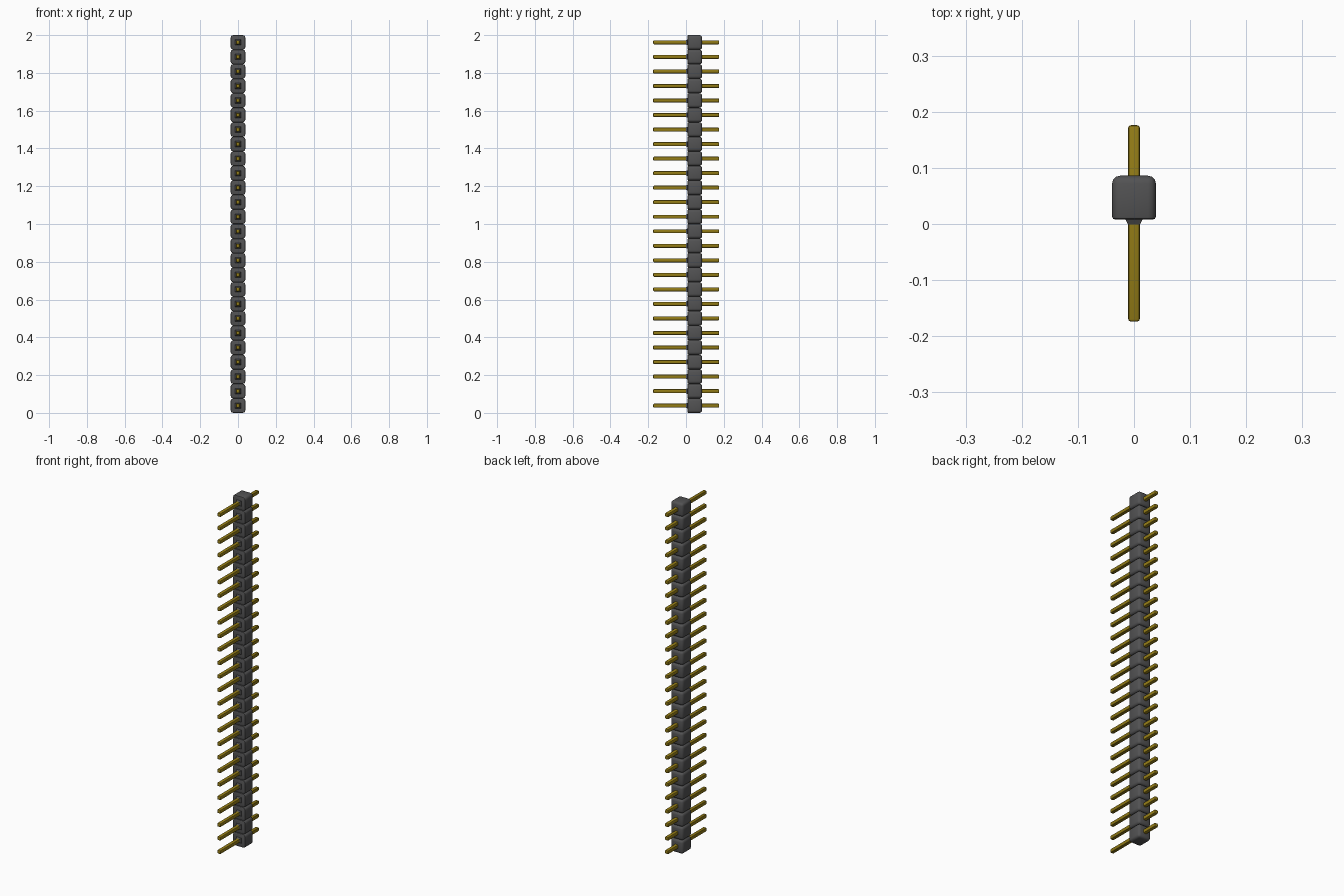
import bpy, bmesh, math
from mathutils import Matrix, Vector

if "Cube" in bpy.data.objects:
    bpy.data.objects.remove(bpy.data.objects["Cube"], do_unlink=True)

COUNT = 26
PITCH = 0.0769


def material(name, rgb):
    m = bpy.data.materials.new(name)
    m.use_nodes = True
    m.diffuse_color = (*rgb, 1)
    m.node_tree.nodes["Principled BSDF"].inputs["Base Color"].default_value = (*rgb, 1)
    return m


black = material("dark grey plastic", (0.085, 0.085, 0.087))
gold = material("gold metal", (0.29, 0.20, 0.008))


def box(x, y0, y1, z):
    """Box centred on x and z, running from y0 to y1."""
    bm = bmesh.new()
    bmesh.ops.create_cube(bm, size=1, matrix=Matrix.Translation((0, (y0 + y1) / 2, 0))
                          @ Matrix.Diagonal((x, y1 - y0, z, 1)))
    return bm


def bevel(bm, edges, offset, segments):
    bmesh.ops.bevel(bm, geom=edges, offset=offset, segments=segments,
                    profile=0.5, affect='EDGES', clamp_overlap=True)


def finish(bm, name, mat):
    mesh = bpy.data.meshes.new(name)
    bm.to_mesh(mesh)
    bm.free()
    mesh.materials.append(mat)
    return mesh


# Housing block: broad rounding at the back and sides, tight rounding in front
front = 0.008
bm = box(0.078, front, 0.086, PITCH)
on_front = lambda e: all(v.co.y < front + 1e-5 for v in e.verts)
bevel(bm, [e for e in bm.edges if not on_front(e)], 0.014, 3)
bevel(bm, [e for e in bm.edges if on_front(e)], 0.005, 2)
block_mesh = finish(bm, "housing_block", black)

# Tapered collar where the pin enters the front of the block
bm = box(0.034, -0.001, 0.012, 0.034)
for v in bm.verts:
    if v.co.y < 0.005:
        v.co.x *= 0.62
        v.co.z *= 0.62
collar_mesh = finish(bm, "pin_collar", black)

# Square pin with softened edges and ends
bm = box(0.021, -0.174, 0.176, 0.021)
bevel(bm, bm.edges[:], 0.005, 2)
pin_mesh = finish(bm, "contact_pin", gold)

# Stack of identical blocks, collars and pins
for i in range(COUNT):
    z = (i + 0.5) * 2 / COUNT
    for mesh in (block_mesh, collar_mesh, pin_mesh):
        ob = bpy.data.objects.new(f"{mesh.name}_{i + 1}", mesh)
        ob.location.z = z
        bpy.context.collection.objects.link(ob)

# Smooth the rounded edges
bpy.ops.object.select_all(action='DESELECT')
for mesh in (block_mesh, pin_mesh):
    ob = bpy.data.objects[f"{mesh.name}_1"]
    ob.select_set(True)
    bpy.context.view_layer.objects.active = ob
for mesh in (block_mesh, pin_mesh):
    mesh.shade_smooth()
    mesh.set_sharp_from_angle(angle=math.radians(40))
